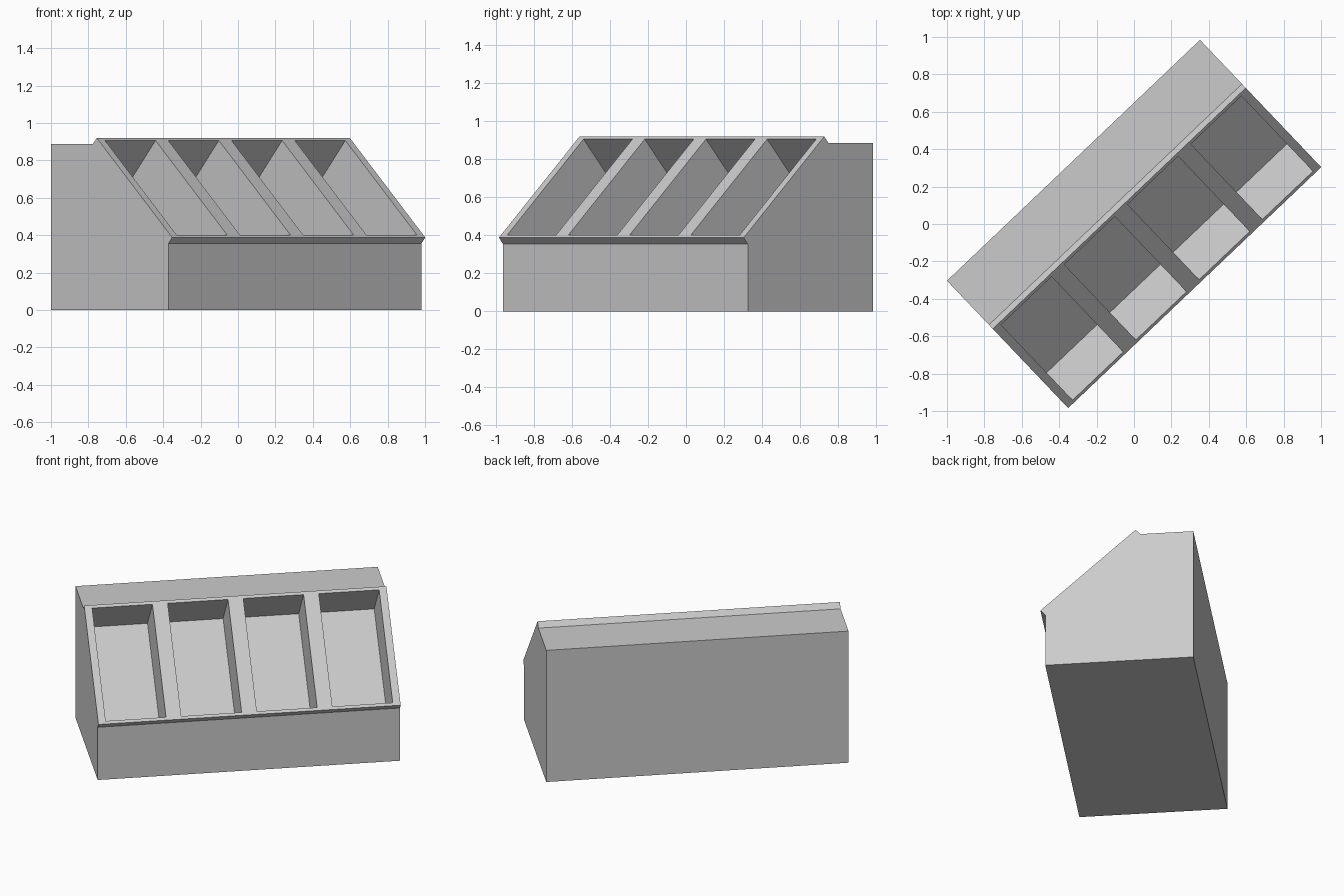
import bpy, bmesh, math
from mathutils import Matrix, Vector

if "Cube" in bpy.data.objects:
    bpy.data.objects.remove(bpy.data.objects["Cube"])

LENGTH = 1.868
PLACE = Matrix.Translation((-1.0, -0.3035, 0)) @ Matrix.Rotation(math.radians(43.59), 4, 'Z')

# Side profile points are (distance from the back, height)
ridge, lip = Vector((0.355, 0.92)), Vector((0.94, 0.388))
along = (lip - ridge).normalized()
normal = Vector((-along.y, along.x))
PLATE = 0.044


def prism(bm, profile, x0, x1):
    """Extrude a side profile along the length of the rack."""
    face = bm.faces.new([bm.verts.new((x0, -p[0], p[1])) for p in profile])
    new = bmesh.ops.extrude_face_region(bm, geom=[face])["geom"]
    verts = [v for v in new if isinstance(v, bmesh.types.BMVert)]
    bmesh.ops.translate(bm, verts=verts, vec=(x1 - x0, 0, 0))


def finish(bm, name):
    bmesh.ops.recalc_face_normals(bm, faces=bm.faces)
    mesh = bpy.data.meshes.new(name)
    bm.to_mesh(mesh)
    bm.free()
    obj = bpy.data.objects.new(name, mesh)
    obj.matrix_world = PLACE
    bpy.context.collection.objects.link(obj)
    return obj


# Sloped rack body with the overhanging front plate
step = ridge - normal * PLATE
under = lip - normal * PLATE
bm = bmesh.new()
prism(bm, [(0, 0), (0, step.y), step, ridge, lip, under, (under.x, 0)], 0, LENGTH)
body = finish(bm, "rack_body")

# Four pockets sunk at right angles into the slope
MARGIN, WIDTH, EDGE, DEPTH = 0.02, 0.373, 0.047, 0.30
pitch = (LENGTH - 2 * EDGE - WIDTH) / 3
top, bottom = ridge + along * MARGIN, lip - along * MARGIN
bm = bmesh.new()
for i in range(4):
    x = EDGE + i * pitch
    prism(bm, [top + normal * 0.1, bottom + normal * 0.1,
               bottom - normal * DEPTH, top - normal * DEPTH], x, x + WIDTH)
cutter = finish(bm, "pocket_cutter")
cutter.hide_render = True

# Cut the pockets and drop the cutter
mod = body.modifiers.new("pockets", 'BOOLEAN')
mod.operation = 'DIFFERENCE'
mod.solver = 'EXACT'
mod.object = cutter
bpy.context.view_layer.objects.active = body
body.select_set(True)
bpy.ops.object.modifier_apply(modifier=mod.name)
bpy.data.objects.remove(cutter)
